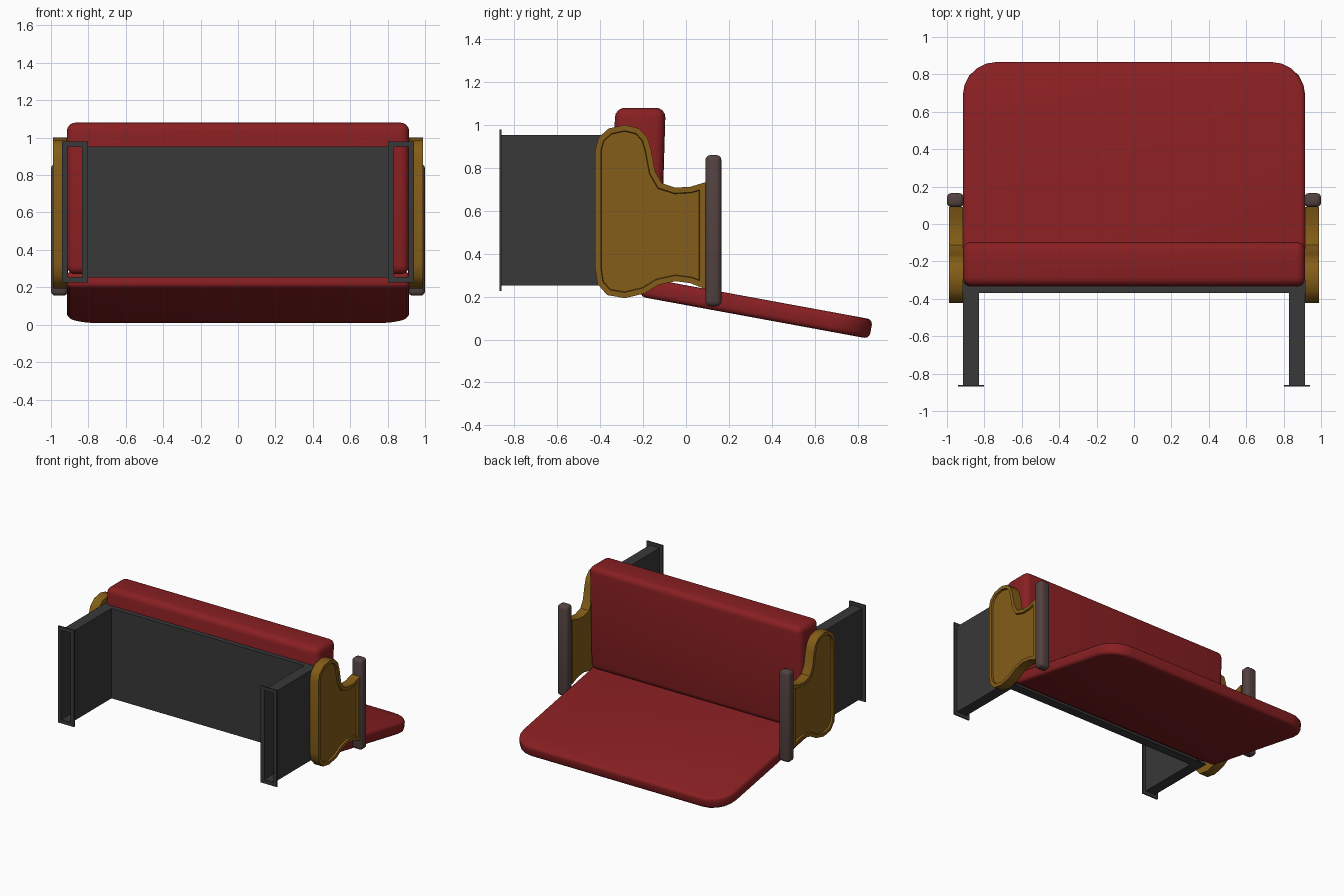
import bpy, bmesh
from math import sin, cos, pi, radians
from mathutils import Matrix, Vector

if "Cube" in bpy.data.objects:
    bpy.data.objects.remove(bpy.data.objects["Cube"])


def material(name, rgb):
    m = bpy.data.materials.new(name)
    m.diffuse_color = (*rgb, 1)
    m.use_nodes = True
    m.node_tree.nodes["Principled BSDF"].inputs["Base Color"].default_value = m.diffuse_color
    return m


RED = material("red_upholstery", (0.25, 0.014, 0.016))
GOLD = material("gold_side", (0.23, 0.11, 0.009))
DARK = material("dark_metal", (0.04, 0.04, 0.04))
WOOD = material("dark_trim", (0.085, 0.055, 0.052))


def finish(name, bm, mat, mirror=False, angle=40):
    bmesh.ops.recalc_face_normals(bm, faces=bm.faces)
    me = bpy.data.meshes.new(name)
    bm.to_mesh(me)
    bm.free()
    me.materials.append(mat)
    ob = bpy.data.objects.new(name, me)
    bpy.context.collection.objects.link(ob)
    bpy.ops.object.select_all(action='DESELECT')
    ob.select_set(True)
    bpy.context.view_layer.objects.active = ob
    bpy.ops.object.shade_smooth_by_angle(angle=radians(angle))
    if mirror:
        ob.modifiers.new("mirror", 'MIRROR')
    return ob


def prism(points, offset):
    """Solid made by extruding a planar outline; returns bmesh and its far cap."""
    bm = bmesh.new()
    face = bm.faces.new([bm.verts.new(p) for p in points])
    ext = bmesh.ops.extrude_face_region(bm, geom=[face], use_keep_orig=True)["geom"]
    cap = [g for g in ext if isinstance(g, bmesh.types.BMFace)][0]
    bmesh.ops.translate(bm, vec=offset, verts=cap.verts)
    bmesh.ops.recalc_face_normals(bm, faces=bm.faces)
    return bm, cap


def box(x0, x1, y0, y1, z0, z1):
    return prism([(x0, y0, z0), (x1, y0, z0), (x1, y1, z0), (x0, y1, z0)],
                 Vector((0, 0, z1 - z0)))[0]


def bevel(bm, width, segments, min_angle=40):
    edges = [e for e in bm.edges if e.calc_face_angle(0) > radians(min_angle)]
    bmesh.ops.bevel(bm, geom=edges, offset=width, segments=segments,
                    profile=0.5, affect='EDGES')


def tube(x0, x1, z0, z1, wall, y0, y1):
    """Open rectangular tube along y."""
    bm = bmesh.new()

    def loop(y, t):
        return [bm.verts.new(p) for p in ((x0 + t, y, z0 + t), (x1 - t, y, z0 + t),
                                          (x1 - t, y, z1 - t), (x0 + t, y, z1 - t))]
    loops = [loop(y0, 0), loop(y1, 0), loop(y1, wall), loop(y0, wall)]
    for k in range(4):
        a, b = loops[k], loops[(k + 1) % 4]
        for i in range(4):
            j = (i + 1) % 4
            bm.faces.new((a[i], a[j], b[j], b[i]))
    return bm


# Seat: slab with two rounded far corners, tilted downwards
W, L, R, T = 0.915, 1.087, 0.18, 0.091
outline = [(-W, 0, 0), (W, 0, 0)]
for cx, start in ((W - R, 0), (R - W, pi / 2)):
    for i in range(6):
        a = start + i * pi / 10
        outline.append((cx + R * cos(a), L - R + R * sin(a), 0))
bm, _ = prism(outline, Vector((0, 0, T)))
bevel(bm, 0.025, 3)
bm.transform(Matrix.Translation((0, -0.215, 0.2)) @ Matrix.Rotation(radians(-10.4), 4, 'X'))
finish("seat", bm, RED)

# Backrest: rounded cushion with a very slight lean
bm = box(-W, W, -0.33, -0.095, 0.27, 1.08)
bevel(bm, 0.045, 4)
for v in bm.verts:
    v.co.y -= 0.03 * (1.08 - v.co.z)
finish("backrest", bm, RED)

# Frame: centre panel, hollow side beams and end flanges
finish("frame_panel", box(-0.83, 0.83, -0.37, -0.3, 0.253, 0.953), DARK)
finish("frame_side_beam", tube(0.83, 0.915, 0.253, 0.953, 0.003, -0.865, -0.3), DARK, True)
finish("frame_flange", tube(0.803, 0.942, 0.227, 0.979, 0.028, -0.87, -0.86), DARK, True)

# Side panels: curved outline with a raised rim around a sunken face
side = [(-.423, .328), (-.412, .258), (-.367, .207), (-.284, .193), (-.19, .216),
        (-.13, .254), (-.05, .272), (.02, .263), (.09, .235), (.09, .733),
        (.02, .712), (-.05, .708), (-.112, .728), (-.144, .784), (-.163, .886),
        (-.18, .942), (-.219, .984), (-.284, 1.0), (-.36, .984), (-.407, .942),
        (-.423, .886)]
bm, cap = prism([(0.915, y, z) for y, z in side], Vector((0.073, 0, 0)))
bmesh.ops.inset_region(bm, faces=[cap], thickness=0.026, use_even_offset=True)
bmesh.ops.inset_region(bm, faces=[cap], thickness=0.003, depth=-0.014, use_even_offset=True)
finish("side_panel", bm, GOLD, True)

# Upright trim bars at the open end of the side panels
bm = box(0.91, 1.0, 0.09, 0.165, 0.155, 0.86)
bevel(bm, 0.024, 3)
finish("upright_bar", bm, WOOD, True)
